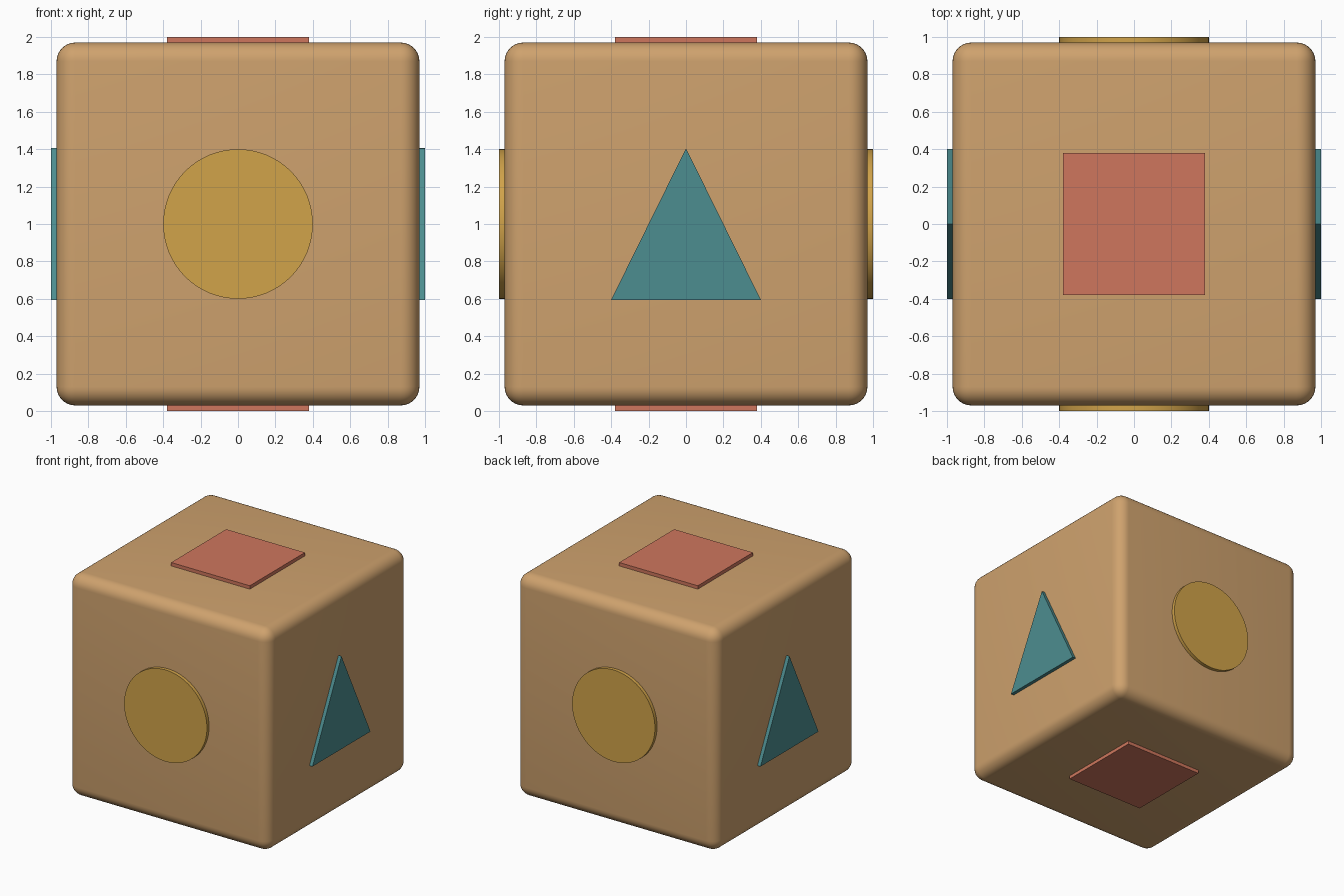
import bpy, math
from mathutils import Matrix, Vector

if "Cube" in bpy.data.objects:
    bpy.data.objects.remove(bpy.data.objects["Cube"])


def material(name, rgb):
    # sRGB 0-1 to linear
    m = bpy.data.materials.new(name)
    m.diffuse_color = [((c + 0.055) / 1.055) ** 2.4 for c in rgb] + [1.0]
    m.use_nodes = True
    m.node_tree.nodes["Principled BSDF"].inputs["Base Color"].default_value = m.diffuse_color
    return m


wood = material("light_wood", (0.81, 0.635, 0.43))
yellow = material("mustard_yellow", (0.82, 0.64, 0.29))
teal = material("teal", (0.30, 0.555, 0.565))
red = material("brick_red", (0.81, 0.465, 0.365))

HALF, OUT, SINK = 0.97, 1.0, 0.01
CENTRE = Vector((0, 0, 1))

# Body: rounded cube
bpy.ops.mesh.primitive_cube_add(size=2 * HALF, location=CENTRE)
body = bpy.context.object
body.name = "cube_body"
body.data.materials.append(wood)
bevel = body.modifiers.new("rounded_edges", 'BEVEL')
bevel.width, bevel.segments = 0.1, 8
bpy.ops.object.modifier_apply(modifier=bevel.name)
bpy.ops.object.shade_smooth_by_angle(angle=math.radians(30))


def plate(name, outline, normal, up, mat):
    """Raised prism with a 2D outline, on the cube side facing normal."""
    n, u = Vector(normal), Vector(up)
    r = u.cross(n)
    verts = [CENTRE + r * a + u * b + n * d
             for d in (HALF - SINK, OUT) for a, b in outline]
    k = len(outline)
    faces = [tuple(range(k))[::-1], tuple(range(k, 2 * k))]
    faces += [(i, (i + 1) % k, (i + 1) % k + k, i + k) for i in range(k)]
    me = bpy.data.meshes.new(name)
    me.from_pydata(verts, [], faces)
    me.materials.append(mat)
    ob = bpy.data.objects.new(name, me)
    bpy.context.collection.objects.link(ob)
    bpy.ops.object.select_all(action='DESELECT')
    ob.select_set(True)
    bpy.context.view_layer.objects.active = ob
    bpy.ops.object.shade_smooth_by_angle(angle=math.radians(30))


# Outlines of the three shapes
N = 64
circle = [(0.4 * math.cos(2 * math.pi * i / N), 0.4 * math.sin(2 * math.pi * i / N))
          for i in range(N)]
triangle = [(-0.4, -0.405), (0.4, -0.405), (0, 0.405)]
square = [(-0.38, -0.38), (0.38, -0.38), (0.38, 0.38), (-0.38, 0.38)]

# One matching pair of shapes on each axis
for s, x_side, y_side, z_side in ((-1, "left", "front", "bottom"), (1, "right", "back", "top")):
    plate(x_side + "_triangle", triangle, (s, 0, 0), (0, 0, 1), teal)
    plate(y_side + "_circle", circle, (0, s, 0), (0, 0, 1), yellow)
    plate(z_side + "_square", square, (0, 0, s), (0, 1, 0), red)
